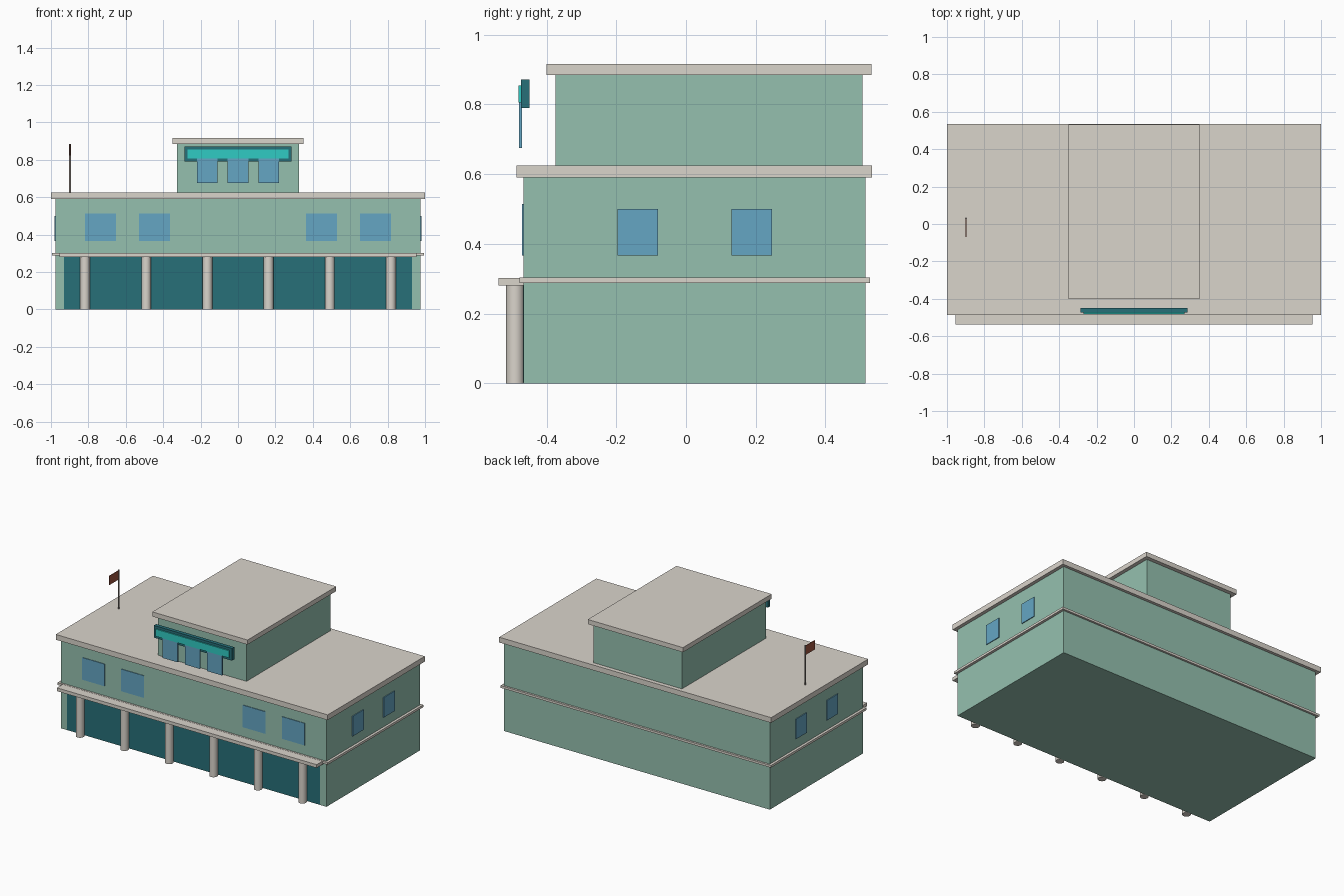
import bpy

if "Cube" in bpy.data.objects:
    bpy.data.objects.remove(bpy.data.objects["Cube"])


def material(name, rgb):
    m = bpy.data.materials.new(name)
    m.diffuse_color = (*rgb, 1)
    m.use_nodes = True
    m.node_tree.nodes["Principled BSDF"].inputs["Base Color"].default_value = m.diffuse_color
    return m


GREEN = material("wall_green", (0.30, 0.53, 0.43))
STONE = material("pale_stone", (0.70, 0.66, 0.60))
GLASS = material("window_blue", (0.13, 0.38, 0.55))
TEAL = material("dark_teal", (0.02, 0.16, 0.19))
CYAN = material("bright_cyan", (0.03, 0.60, 0.55))
RED = material("flag_red", (0.35, 0.09, 0.05))
METAL = material("pole_metal", (0.25, 0.22, 0.20))


def box(name, x, y, z, mat):
    """Box from (min, max) ranges on each axis."""
    r = (x, y, z)
    bpy.ops.mesh.primitive_cube_add(size=1, location=[(a + b) / 2 for a, b in r])
    o = bpy.context.object
    o.name = name
    o.scale = [b - a for a, b in r]
    bpy.ops.object.transform_apply(location=False, rotation=False, scale=True)
    o.data.materials.append(mat)
    return o


def cylinder(name, x, y, z, radius, mat, sides=24):
    bpy.ops.mesh.primitive_cylinder_add(vertices=sides, radius=radius, depth=z[1] - z[0],
                                        location=(x, y, (z[0] + z[1]) / 2))
    o = bpy.context.object
    o.name = name
    o.data.materials.append(mat)
    bpy.ops.object.shade_smooth_by_angle()
    return o


# Main two-storey block with floor band and roof slab
box("main_walls", (-0.977, 0.977), (-0.466, 0.515), (0, 0.592), GREEN)
box("floor_band", (-0.994, 0.994), (-0.478, 0.528), (0.288, 0.303), STONE)
box("main_roof", (-1, 1), (-0.486, 0.534), (0.59, 0.625), STONE)

# Penthouse and its roof
box("upper_walls", (-0.325, 0.325), (-0.375, 0.506), (0.62, 0.887), GREEN)
box("upper_roof", (-0.35, 0.35), (-0.40, 0.532), (0.885, 0.916), STONE)

# Ground floor shopfront, canopy and columns
box("shopfront", (-0.93, 0.93), (-0.467, -0.45), (0.002, 0.282), TEAL)
box("canopy", (-0.955, 0.955), (-0.538, -0.46), (0.28, 0.302), STONE)
for i in range(6):
    cylinder("column", -0.818 + i * 0.3272, -0.49, (0, 0.282), 0.026, STONE)

# First floor windows, mirrored left and right
for s in (-1, 1):
    for cx in (0.447, 0.735):
        box("front_window", (s * cx - 0.083, s * cx + 0.083), (-0.470, -0.46),
            (0.367, 0.514), GLASS)
    for cy in (-0.138, 0.188):
        lo, hi = sorted((s * 0.97, s * 0.982))
        box("side_window", (lo, hi), (cy - 0.058, cy + 0.058), (0.367, 0.50), GLASS)

# Upper windows and sign board standing forward of the penthouse
for cx in (-0.164, 0, 0.164):
    box("upper_window", (cx - 0.055, cx + 0.055), (-0.479, -0.471), (0.675, 0.82), GLASS)
box("sign_board", (-0.287, 0.287), (-0.474, -0.449), (0.79, 0.871), TEAL)
box("sign_face", (-0.27, 0.27), (-0.481, -0.472), (0.806, 0.854), CYAN)

# Flagpole on the roof
cylinder("flagpole", -0.898, 0.03, (0.62, 0.885), 0.005, METAL, 12)
box("flag", (-0.900, -0.896), (-0.069, 0.03), (0.822, 0.882), RED)
